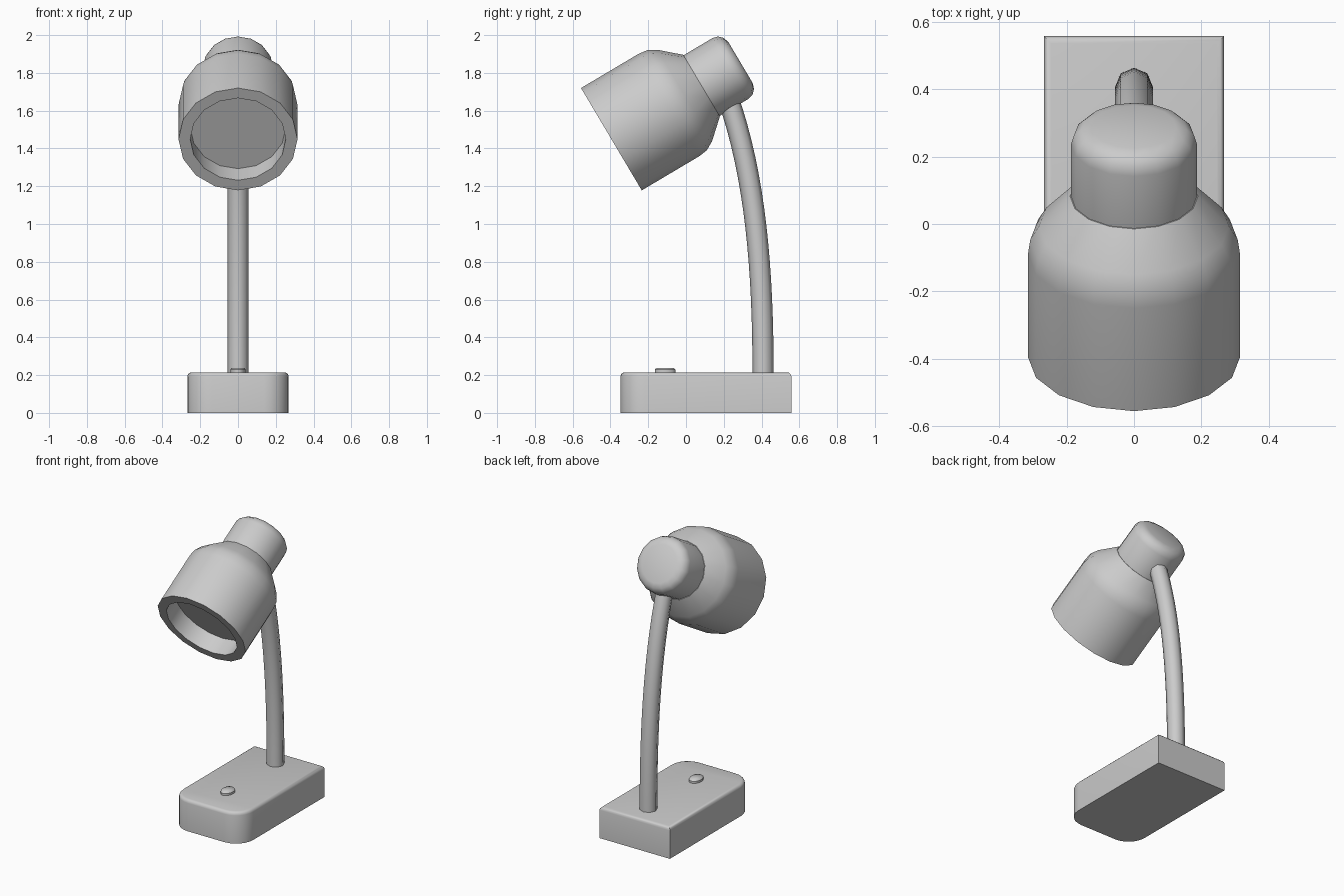
import bpy, bmesh
from math import sin, cos, pi, radians

if "Cube" in bpy.data.objects:
    bpy.data.objects.remove(bpy.data.objects["Cube"])


def finish(name, bm, smooth_angle=40):
    bmesh.ops.remove_doubles(bm, verts=bm.verts, dist=1e-5)
    bmesh.ops.recalc_face_normals(bm, faces=bm.faces)
    mesh = bpy.data.meshes.new(name)
    bm.to_mesh(mesh)
    bm.free()
    ob = bpy.data.objects.new(name, mesh)
    bpy.context.collection.objects.link(ob)
    smooth(ob, smooth_angle)
    return ob


def smooth(ob, angle=40):
    bpy.ops.object.select_all(action='DESELECT')
    ob.select_set(True)
    bpy.context.view_layer.objects.active = ob
    bpy.ops.object.shade_smooth_by_angle(angle=radians(angle))


def lathe(name, profile, sides=16):
    """Revolve (radius, height) points around local z."""
    bm = bmesh.new()
    vs = [bm.verts.new((0, r, h)) for r, h in profile]
    es = [bm.edges.new(p) for p in zip(vs, vs[1:])]
    bmesh.ops.spin(bm, geom=vs + es, cent=(0, 0, 0), axis=(0, 0, 1),
                   angle=2 * pi, steps=sides, use_merge=True)
    return finish(name, bm)


# base: square back corners, rounded front corners, softened top edge
W, FRONT, BACK, R, H = 0.268, -0.347, 0.558, 0.13, 0.215
outline = [(W, BACK), (-W, BACK)]
for cx, start in ((-W + R, pi), (W - R, 1.5 * pi)):
    for i in range(7):
        a = start + i * pi / 12
        outline.append((cx + R * cos(a), FRONT + R + R * sin(a)))
bm = bmesh.new()
bottom = bm.faces.new([bm.verts.new((x, y, 0)) for x, y in outline])
top = bmesh.ops.extrude_face_region(bm, geom=[bottom], use_keep_orig=True)
bmesh.ops.translate(bm, vec=(0, 0, H),
                    verts=[g for g in top['geom'] if isinstance(g, bmesh.types.BMVert)])
rim = [e for e in bm.edges if all(v.co.z > H - 1e-4 for v in e.verts)]
bmesh.ops.recalc_face_normals(bm, faces=bm.faces)
bmesh.ops.bevel(bm, geom=rim, offset=0.022, segments=3, profile=0.5, affect='EDGES')
finish("base", bm)

# oval switch button
button = lathe("switch_button", [(0, -0.01), (1, -0.01), (1, 0.014), (0.85, 0.022), (0, 0.022)])
button.scale = (0.04, 0.055, 1)
button.location = (0, -0.11, H)

# curved stem
curve = bpy.data.curves.new("stem", 'CURVE')
curve.dimensions = '3D'
curve.bevel_depth = 0.056
curve.bevel_resolution = 2
curve.resolution_u = 16
curve.use_fill_caps = True
sp = curve.splines.new('BEZIER')
sp.bezier_points.add(1)
path = [((0.408, 0.0), (0.408, 0.2), (0.408, 0.75)),
        ((0.37, 1.25), (0.218, 1.68), (0.19, 1.75))]
for p, (left, co, right) in zip(sp.bezier_points, path):
    p.handle_left_type = p.handle_right_type = 'FREE'
    p.handle_left, p.co, p.handle_right = (0, *left), (0, *co), (0, *right)
tmp = bpy.data.objects.new("stem_path", curve)
bpy.context.collection.objects.link(tmp)
bpy.context.view_layer.update()
mesh = bpy.data.meshes.new_from_object(tmp.evaluated_get(bpy.context.evaluated_depsgraph_get()))
bpy.data.objects.remove(tmp)
stem = bpy.data.objects.new("stem", mesh)
bpy.context.collection.objects.link(stem)
smooth(stem, 50)

# tilted head: shade with recessed lens, and rear cap
shade = lathe("shade", [(0, 0.12), (0.253, 0.12), (0.253, 0), (0.315, 0), (0.315, 0.355),
                        (0.308, 0.405), (0.282, 0.452), (0.19, 0.555), (0, 0.555)])
cap = lathe("rear_cap", [(0, 0.54), (0.187, 0.54), (0.187, 0.735), (0.179, 0.763),
                         (0.157, 0.785), (0.125, 0.795), (0, 0.795)])
for ob in (shade, cap):
    ob.location = (0, -0.395, 1.449)
    ob.rotation_euler = (radians(-59.3), 0, 0)
